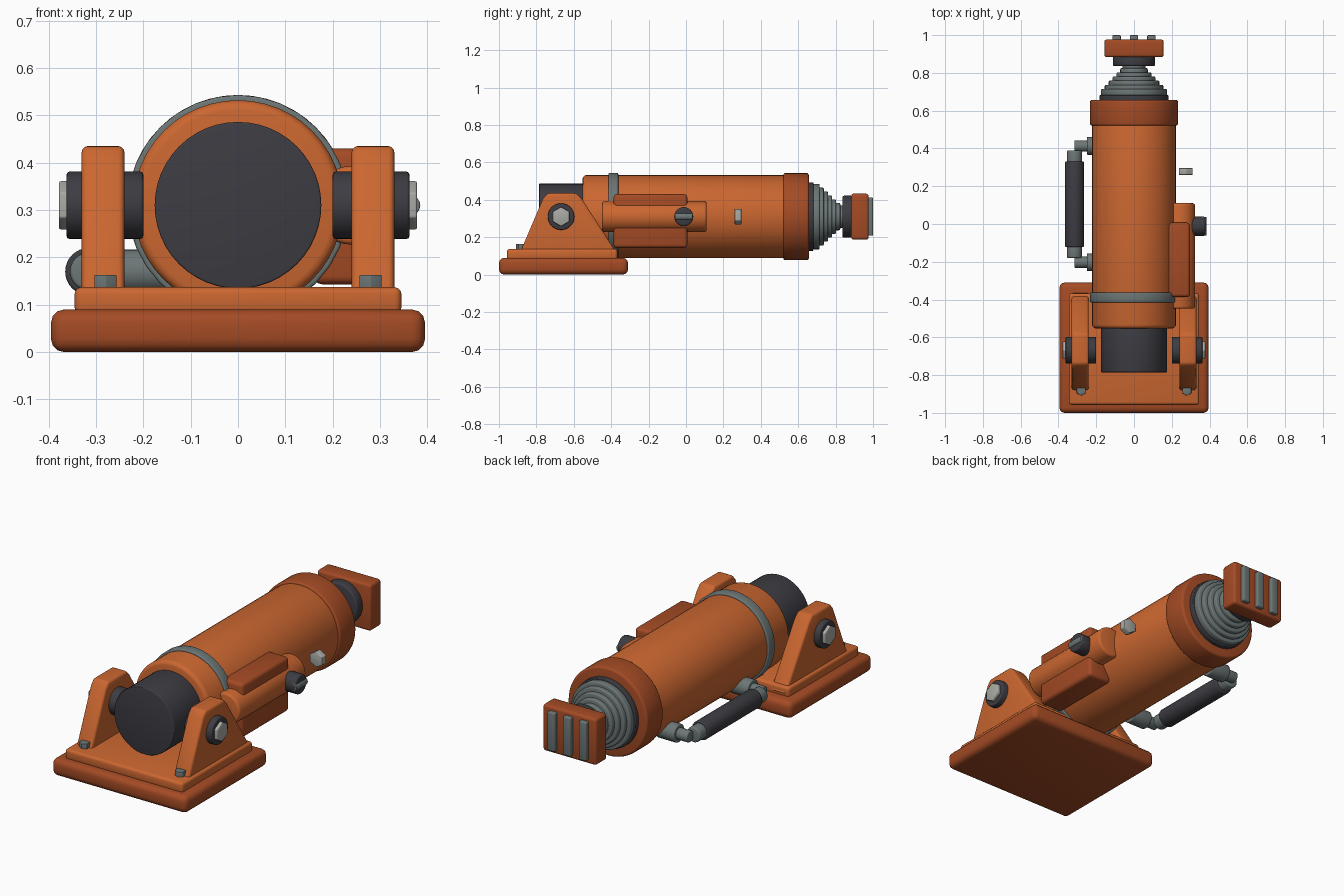
import bpy, bmesh, math
from mathutils import Vector, Matrix

cube = bpy.data.objects.get("Cube")
if cube:
    bpy.data.objects.remove(cube, do_unlink=True)


def material(name, rgb):
    m = bpy.data.materials.new(name)
    m.use_nodes = True
    m.diffuse_color = (*rgb, 1)
    m.node_tree.nodes["Principled BSDF"].inputs["Base Color"].default_value = (*rgb, 1)
    return m


ORANGE = material("orange paint", (0.60, 0.135, 0.03))
RUST = material("dark orange paint", (0.37, 0.07, 0.018))
DARK = material("dark rubber", (0.045, 0.045, 0.055))
STEEL = material("grey steel", (0.15, 0.18, 0.18))
BRIGHT = material("bright steel", (0.40, 0.40, 0.38))


def finish(name, bm, mat, bevel=0.0, segments=3):
    """Round the hard edges, then turn the bmesh into a shaded object."""
    bmesh.ops.recalc_face_normals(bm, faces=bm.faces[:])
    if bevel:
        hard = [e for e in bm.edges if e.calc_face_angle(0) > math.radians(25)]
        bmesh.ops.bevel(bm, geom=hard, offset=bevel, segments=segments,
                        profile=0.5, affect='EDGES', clamp_overlap=True)
    mesh = bpy.data.meshes.new(name)
    bm.to_mesh(mesh)
    bm.free()
    mesh.materials.append(mat)
    ob = bpy.data.objects.new(name, mesh)
    bpy.context.collection.objects.link(ob)
    bpy.ops.object.select_all(action='DESELECT')
    ob.select_set(True)
    bpy.context.view_layer.objects.active = ob
    bpy.ops.object.shade_smooth_by_angle(angle=math.radians(35))
    return ob


def box(name, x, y, z, mat, bevel=0.0):
    bm = bmesh.new()
    bmesh.ops.create_cube(bm, size=1)
    for v in bm.verts:
        v.co = [r[0] + (c + 0.5) * (r[1] - r[0]) for c, r in zip(v.co, (x, y, z))]
    return finish(name, bm, mat, bevel)


def rod(name, start, end, radius, mat, bevel=0.0, sides=48):
    a, b = Vector(start), Vector(end)
    rot = (b - a).to_track_quat('Z', 'Y').to_matrix().to_4x4()
    bm = bmesh.new()
    bmesh.ops.create_cone(bm, cap_ends=True, segments=sides, radius1=radius,
                          radius2=radius, depth=(b - a).length,
                          matrix=Matrix.Translation((a + b) / 2) @ rot)
    return finish(name, bm, mat, bevel)


AXIS = 0.31  # height of the barrel's centre line


def barrel_part(name, y0, y1, radius, mat, bevel=0.0, sides=48):
    return rod(name, (0, y0, AXIS), (0, y1, AXIS), radius, mat, bevel, sides)


# Base plates
box("base_plate", (-0.395, 0.395), (-1.0, -0.31), (0, 0.09), RUST, 0.028)
box("upper_plate", (-0.345, 0.345), (-0.957, -0.367), (0.08, 0.137), ORANGE, 0.014)

# Pivot brackets with pins and bolts, one on each side
profile = [(-0.895, 0.10), (-0.765, 0.405), (-0.74, 0.435),
           (-0.585, 0.435), (-0.557, 0.405), (-0.36, 0.10)]
for side, s in (("left", 1), ("right", -1)):
    bm = bmesh.new()
    face = bm.faces.new([bm.verts.new((s * 0.24, y, z)) for y, z in profile])
    ext = bmesh.ops.extrude_face_region(bm, geom=[face])
    bmesh.ops.translate(bm, vec=(s * 0.09, 0, 0),
                        verts=[g for g in ext["geom"] if isinstance(g, bmesh.types.BMVert)])
    finish(side + "_bracket", bm, ORANGE, 0.012)
    pivot = lambda x: (s * x, -0.668, AXIS)
    rod(side + "_pivot_pin", pivot(0.2), pivot(0.362), 0.071, DARK, 0.006, 32)
    rod(side + "_pivot_bolt", pivot(0.35), pivot(0.378), 0.052, BRIGHT, 0.004, 6)
    rod(side + "_anchor_bolt", (s * 0.28, -0.882, 0.12), (s * 0.28, -0.882, 0.163),
        0.027, STEEL, 0.002, 6)

# Barrel
barrel_part("rear_plug", -0.785, -0.5, 0.176, DARK, 0.004)
barrel_part("barrel", -0.553, 0.55, 0.222, ORANGE, 0.02)
barrel_part("clamp_ring", -0.415, -0.362, 0.233, STEEL, 0.006, 32)
barrel_part("front_collar", 0.52, 0.657, 0.233, RUST, 0.012)

# Stepped bellows
barrel_part("bellows_seal", 0.64, 0.682, 0.183, DARK, 0.004)
steps = [(0.715, 0.175), (0.737, 0.155), (0.759, 0.134), (0.781, 0.113),
         (0.803, 0.092), (0.825, 0.073), (0.85, 0.06)]
for i, (y, r) in enumerate(steps):
    barrel_part(f"bellows_step_{i + 1}", y - 0.036, y, r, STEEL, 0.007)

# Pressing head with grip strips
barrel_part("head_flange", 0.836, 0.89, 0.112, DARK, 0.01)
box("head_block", (-0.157, 0.157), (0.883, 0.977), (0.187, 0.433), RUST, 0.014)
for i, x in enumerate((-0.092, 0, 0.092)):
    box(f"grip_strip_{i + 1}", (x - 0.022, x + 0.022), (0.96, 1.0),
        (0.208, 0.412), STEEL, 0.006)

# Valve unit on the left side
box("valve_housing", (0.16, 0.297), (-0.387, 0.007), (0.143, 0.43), RUST, 0.018)
rod("valve_tube", (0.24, -0.448, AXIS), (0.24, 0.11, AXIS), 0.083, ORANGE, 0.012, 32)
rod("valve_knob", (0.3, -0.012, AXIS), (0.378, -0.012, AXIS), 0.051, DARK, 0.01, 32)
rod("knob_lever", (0.364, -0.06, AXIS), (0.364, 0.036, AXIS), 0.021, STEEL, 0.003, 16)
rod("bleed_screw", (0.274, 0.26, AXIS), (0.274, 0.296, AXIS), 0.042, BRIGHT, 0.003, 6)

# Carry handle on the right side
HX, HZ, MID = -0.315, 0.17, 0.105
rod("handle_grip", (HX, MID - 0.227, HZ), (HX, MID + 0.227, HZ), 0.05, DARK, 0.006, 32)
for end, s in (("front", -1), ("back", 1)):
    y = MID + s * 0.308
    rod(end + "_handle_stub", (HX, MID + s * 0.2, HZ), (HX, MID + s * 0.285, HZ),
        0.04, STEEL, 0.008, 24)
    rod(end + "_handle_arm", (HX, y, HZ), (-0.2, y, HZ), 0.03, STEEL, 0.005, 24)
    rod(end + "_handle_flange", (-0.25, y, HZ), (-0.14, y, HZ), 0.047, STEEL, 0.005, 24)
